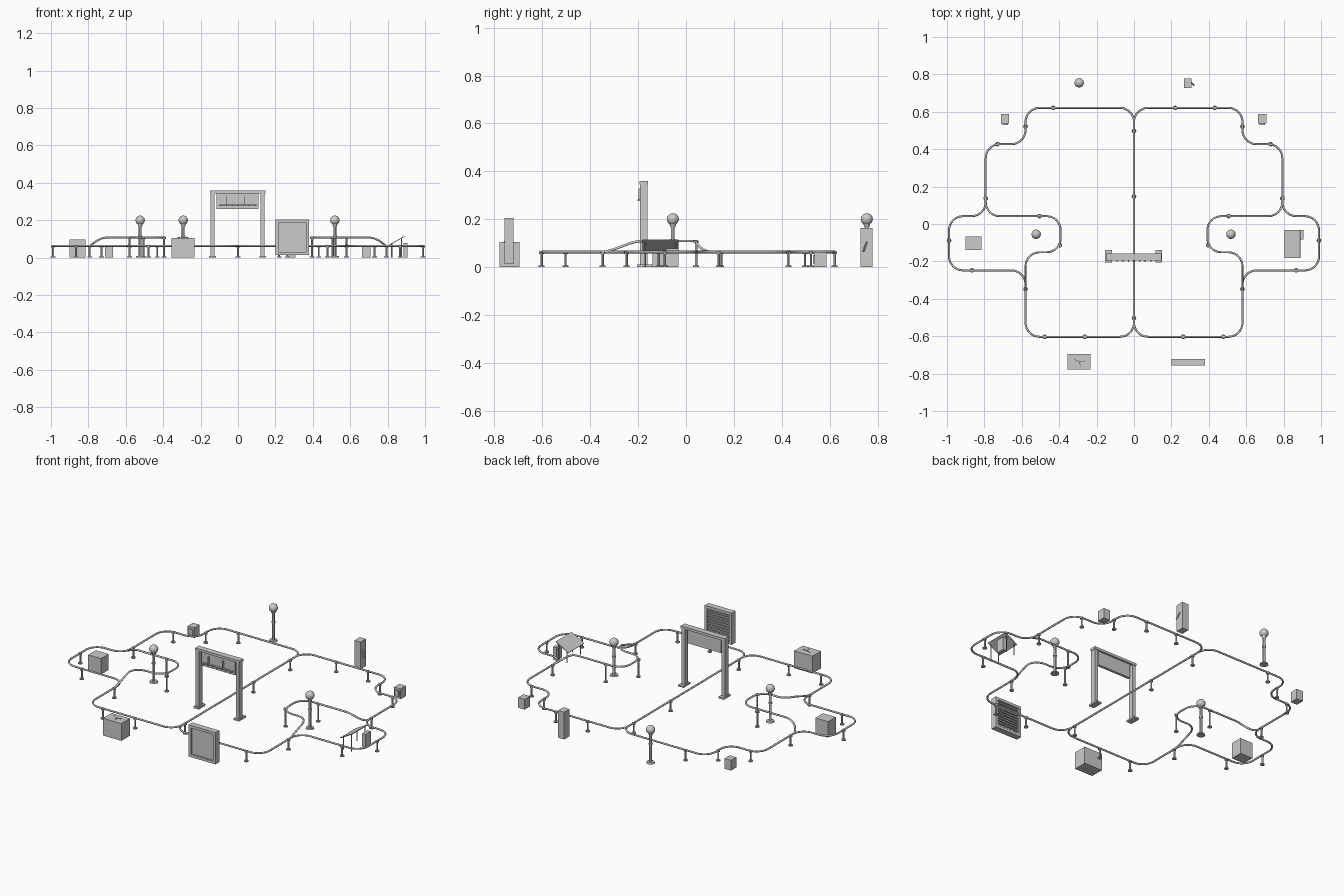
import bpy, bmesh, math
from mathutils import Vector, Matrix

if "Cube" in bpy.data.objects:
    bpy.data.objects.remove(bpy.data.objects["Cube"])

grey = bpy.data.materials.new("plain_grey")
grey.use_nodes = True
grey.diffuse_color = (0.6, 0.6, 0.6, 1)
grey.node_tree.nodes["Principled BSDF"].inputs["Base Color"].default_value = (0.6, 0.6, 0.6, 1)

FLOOR, LOW, HIGH, TUBE = 0.0, 0.063, 0.109, 0.0054


def add_box(bm, x0, x1, y0, y1, z0, z1):
    size = Matrix.Diagonal((x1 - x0, y1 - y0, z1 - z0, 1))
    mid = Matrix.Translation(((x0 + x1) / 2, (y0 + y1) / 2, (z0 + z1) / 2))
    bmesh.ops.create_cube(bm, size=1, matrix=mid @ size)


def add_rod(bm, a, b, r, r2=None, sides=12):
    a, b = Vector(a), Vector(b)
    turn = (b - a).to_track_quat('Z', 'Y').to_matrix().to_4x4()
    bmesh.ops.create_cone(bm, cap_ends=True, segments=sides, radius1=r, radius2=r if r2 is None else r2,
                          depth=(b - a).length, matrix=Matrix.Translation((a + b) / 2) @ turn)


def finish(bm, name, smooth=False):
    mesh = bpy.data.meshes.new(name)
    bm.to_mesh(mesh)
    bm.free()
    obj = bpy.data.objects.new(name, mesh)
    mesh.materials.append(grey)
    bpy.context.collection.objects.link(obj)
    if smooth:
        bpy.ops.object.select_all(action='DESELECT')
        obj.select_set(True)
        bpy.context.view_layer.objects.active = obj
        bpy.ops.object.shade_smooth_by_angle()


def boxes(name, *bounds):
    bm = bmesh.new()
    for b in bounds:
        add_box(bm, *b)
    finish(bm, name)


# Track: straight runs with rounded corners, drawn as bevelled curves
def rounded(points, r):
    out = [Vector(points[0])]
    for p, c, n in zip(points, points[1:], points[2:]):
        c = Vector(c)
        u, v = (Vector(p) - c).normalized(), (Vector(n) - c).normalized()
        for i in range(9):
            t = i / 8 * math.pi / 2
            out.append(c + r * (u * (1 - math.sin(t)) + v * (1 - math.cos(t))))
    return out + [Vector(points[-1])]


def subdivide(points, step=0.02):
    out = [points[0]]
    for a, b in zip(points, points[1:]):
        n = max(1, round((b - a).length / step))
        out += [a.lerp(b, i / n) for i in range(1, n + 1)]
    return out


def ease(t):
    t = min(1, max(0, t))
    return t * t * (3 - 2 * t)


def hill(p):
    x = abs(p.x)
    up = ease((p.y + 0.36) / 0.18)
    down = ease((max(0, x - 0.69) + max(0, p.y - 0.042)) / 0.17)
    return LOW + (HIGH - LOW) * up * (1 - down)


def track(name, points, r=0.075, raised=False):
    pts = subdivide(rounded(points, r))
    curve = bpy.data.curves.new(name, 'CURVE')
    curve.dimensions = '3D'
    curve.bevel_depth, curve.bevel_resolution = TUBE, 2
    curve.use_fill_caps = True
    line = curve.splines.new('POLY')
    line.points.add(len(pts) - 1)
    for q, p in zip(line.points, pts):
        q.co = (p.x, p.y, hill(p) if raised else LOW, 1)
    line.use_smooth = True
    curve.materials.append(grey)
    bpy.context.collection.objects.link(bpy.data.objects.new(name, curve))


track("centre_track", [(0, -0.53), (0, 0.55)])
for side, s in (("left", 1), ("right", -1)):
    def m(*pts):
        return [(s * x, y) for x, y in pts]
    track(side + "_back_track", m((0, 0.5), (0, 0.621), (0.58, 0.621), (0.58, 0.427), (0.793, 0.427), (0.793, 0.12)))
    track(side + "_raised_track", m((0.793, 0.14), (0.793, 0.042), (0.392, 0.042), (0.392, -0.151),
                                    (0.58, -0.151), (0.58, -0.36)), raised=True)
    track(side + "_outer_track", m((0.793, 0.14), (0.793, 0.042), (0.989, 0.042), (0.989, -0.248),
                                   (0.58, -0.248), (0.58, -0.36)))
    track(side + "_front_track", m((0.58, -0.33), (0.58, -0.603), (0, -0.603), (0, -0.5)))

# Track posts with round feet
paired = [(0.432, 0.621), (0.58, 0.522), (0.73, 0.427), (0.793, 0.137), (0.505, 0.042), (0.989, -0.088),
          (0.396, -0.113), (0.867, -0.248), (0.58, -0.348), (0.478, -0.603), (0.263, -0.603)]
posts = [(s * x, y) for x, y in paired for s in (1, -1)]
posts += [(0.22, 0.621), (0, 0.497), (0, 0.147), (0, -0.503)]
bm = bmesh.new()
for x, y in posts:
    top = HIGH if abs(x) < 0.52 and abs(y) < 0.2 and x else LOW
    add_rod(bm, (x, y, FLOOR), (x, y, top), 0.005)
    add_rod(bm, (x, y, FLOOR), (x, y, FLOOR + 0.006), 0.0125)
    add_rod(bm, (x, y, top - 0.008), (x, y, top + 0.002), 0.010)
finish(bm, "track_posts", True)

# Globe lamps
for name, x, y in (("left", 0.518, -0.055), ("right", -0.523, -0.055), ("back", -0.293, 0.755)):
    bm = bmesh.new()
    add_rod(bm, (x, y, FLOOR), (x, y, FLOOR + 0.008), 0.024, 0.021, 24)
    add_rod(bm, (x, y, FLOOR), (x, y, 0.18), 0.008)
    add_rod(bm, (x, y, 0.11), (x, y, 0.118), 0.011)
    add_rod(bm, (x, y, 0.165), (x, y, 0.179), 0.009, 0.014)
    bmesh.ops.create_uvsphere(bm, u_segments=24, v_segments=16, radius=0.025,
                              matrix=Matrix.Translation((x, y, 0.2)))
    finish(bm, name + "_lamp", True)

# Gate with a hanging panel and a row of hooks
columns = [(c - 0.011, c + 0.011, -0.193, -0.161, FLOOR, 0.346) for c in (-0.136, 0.132)]
feet = [(c - 0.018, c + 0.018, -0.205, -0.14, FLOOR, 0.01) for c in (-0.136, 0.132)]
boxes("gate_frame", (-0.15, 0.146, -0.194, -0.158, 0.344, 0.359), *columns, *feet)
boxes("gate_panel", (-0.115, 0.11, -0.185, -0.169, 0.26, 0.344))
bm = bmesh.new()
add_box(bm, -0.102, 0.098, -0.194, -0.185, 0.277, 0.283)
for i in range(7):
    x = -0.09 + i * 0.03
    add_box(bm, x - 0.003, x + 0.003, -0.203, -0.185, 0.277, 0.283)
for x in (-0.063, 0.033):
    add_box(bm, x - 0.002, x + 0.002, -0.198, -0.185, 0.283, 0.328)
finish(bm, "gate_hooks")

# Notice board with raised frame and slatted back
x0, x1, y0, y1, z0, z1 = 0.2, 0.38, -0.757, -0.721, 0.014, 0.205
w = 0.016
boxes("board_frame", (x0, x0 + w, y0, y1, z0, z1), (x1 - w, x1, y0, y1, z0, z1),
      (x0 + w, x1 - w, y0, y1, z0, z0 + w), (x0 + w, x1 - w, y0, y1, z1 - w, z1))
boxes("board_panel", (x0 + w, x1 - w, y0 + 0.01, y1 - 0.012, z0 + w, z1 - w))
boxes("board_slats", *[(x0 + w, x1 - w, y1 - 0.012, y1 - 0.004, z, z + 0.008)
                       for z in [z0 + w + 0.004 + i * 0.0155 for i in range(10)]])

# Control desk with a three-armed lever on top
boxes("control_desk", (-0.355, -0.233, -0.778, -0.696, FLOOR, 0.104))
bm = bmesh.new()
hub = Vector((-0.294, -0.736, 0.106))
for dx, dy in ((-0.028, 0.015), (0.03, 0.004), (0.008, -0.026)):
    add_rod(bm, hub, hub + Vector((dx, dy, 0.002)), 0.002, sides=6)
finish(bm, "desk_lever")

# Storage crate, bins and kiosk
boxes("crate", (-0.9, -0.815, -0.14, -0.067, FLOOR, 0.096))
for side, x in (("left", 0.686), ("right", -0.689)):
    boxes(side + "_bin", (x - 0.022, x + 0.022, 0.537, 0.587, FLOOR, 0.062),
          (x - 0.014, x + 0.014, 0.53, 0.537, 0.015, 0.05))
boxes("kiosk", (0.266, 0.307, 0.728, 0.779, FLOOR, 0.164))
bm = bmesh.new()
add_rod(bm, (0.307, 0.755, 0.108), (0.321, 0.741, 0.066), 0.004, sides=8)
finish(bm, "kiosk_handle")

# Sloping canopy on thin legs, with a cabinet beside it
bm = bmesh.new()
add_box(bm, -0.048, 0.048, -0.075, 0.075, -0.002, 0.002)
tilt = math.atan2(0.045, 0.08)
bm.transform(Matrix.Translation((0.848, -0.106, 0.09)) @ Matrix.Rotation(-tilt, 4, 'Y'))
finish(bm, "canopy_roof")
bm = bmesh.new()
for x, top in ((0.822, 0.075), (0.875, 0.104)):
    for y in (-0.171, -0.041):
        add_rod(bm, (x, y, FLOOR), (x, y, top), 0.003, sides=8)
finish(bm, "canopy_legs")
boxes("cabinet", (0.884, 0.907, -0.083, -0.031, FLOOR, 0.078))
